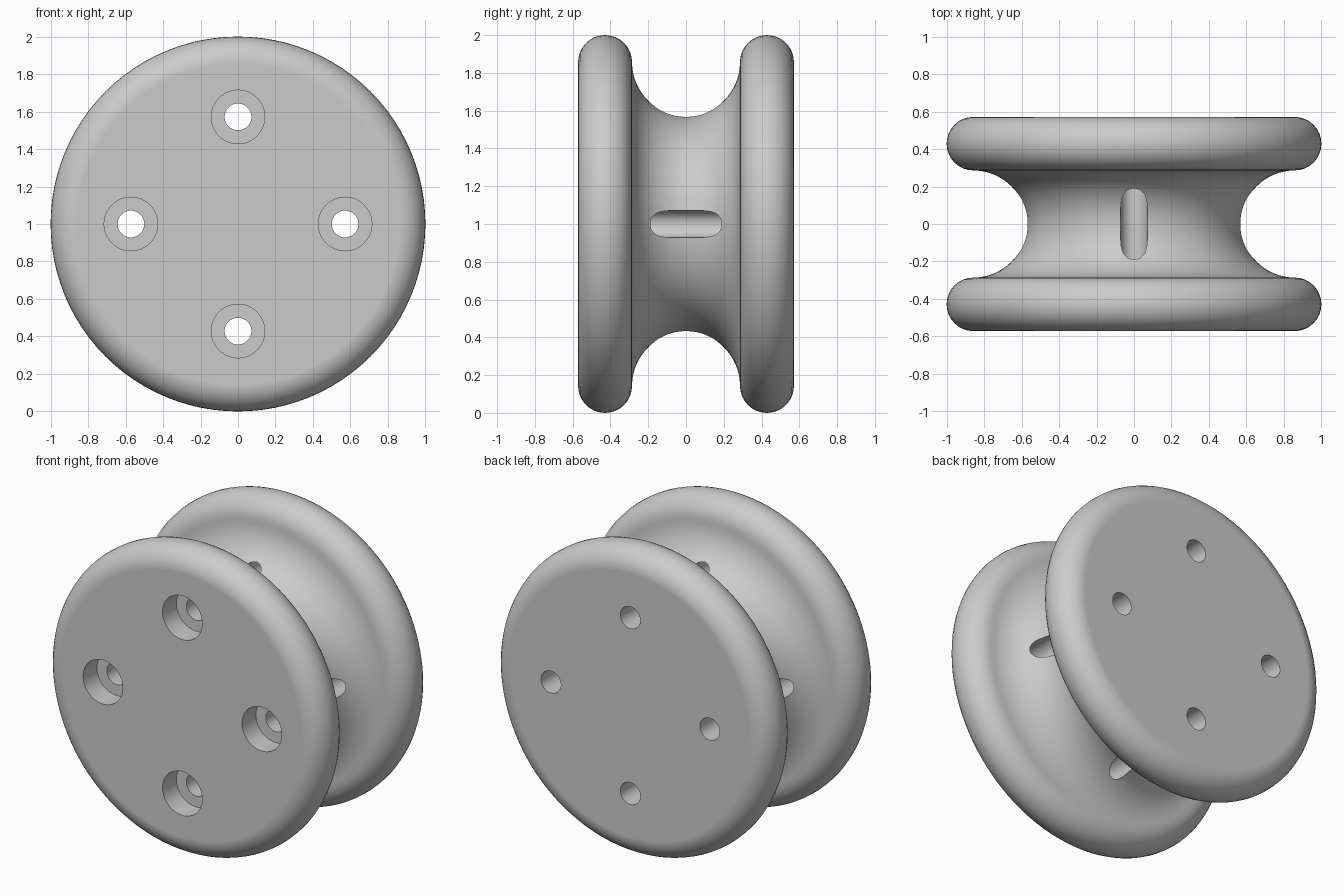
import bpy, bmesh
from math import sin, cos, pi, radians

cube = bpy.data.objects.get("Cube")
if cube:
    bpy.data.objects.remove(cube, do_unlink=True)

U = 1 / 7               # base unit: rim rounding radius
HOLE_CIRCLE = 4 * U     # distance of the bolt holes from the axle

grey = bpy.data.materials.new("plain_grey")
grey.use_nodes = True
colour = (0.6, 0.6, 0.6, 1)
grey.diffuse_color = colour
grey.node_tree.nodes["Principled BSDF"].inputs["Base Color"].default_value = colour


def arc(r, y, radius, start, end, steps):
    """Points (distance from axis, y) along an arc, angles in degrees."""
    angles = [radians(start + (end - start) * i / steps) for i in range(steps + 1)]
    return [(r + radius * cos(a), y + radius * sin(a)) for a in angles]


def lathe(bm, profile, segments, cx=0, cz=0):
    """Turn a profile round a y-parallel axis and cap both ends."""
    rings = []
    for r, y in profile:
        rings.append([bm.verts.new((cx + r * cos(2 * pi * i / segments), y,
                                    cz + r * sin(2 * pi * i / segments)))
                      for i in range(segments)])
    for a, b in zip(rings, rings[1:]):
        for i in range(segments):
            j = (i + 1) % segments
            bm.faces.new((a[i], a[j], b[j], b[i]))
    bm.faces.new(rings[0])
    bm.faces.new(rings[-1])


def finish(bm, name):
    bmesh.ops.recalc_face_normals(bm, faces=bm.faces)
    mesh = bpy.data.meshes.new(name)
    bm.to_mesh(mesh)
    bm.free()
    mesh.materials.append(grey)
    obj = bpy.data.objects.new(name, mesh)
    bpy.context.collection.objects.link(obj)
    obj.location.z = 1
    return obj


# Grooved wheel: rounded front flange, semicircular groove, rounded back flange
front_flange = arc(6 * U, -3 * U, U, -90, 90, 16)
groove = arc(6 * U, 0, 2 * U, 270, 90, 32)
back_flange = arc(6 * U, 3 * U, U, -90, 90, 16)
bm = bmesh.new()
lathe(bm, front_flange + groove[1:-1] + back_flange, 96)
wheel = finish(bm, "grooved_wheel")

# Four bolt holes, counterbored from the front
bolt = [(U, -5 * U), (U, -3 * U), (U / 2, -3 * U), (U / 2, 5 * U)]
bm = bmesh.new()
for k in range(4):
    lathe(bm, bolt, 48, HOLE_CIRCLE * cos(k * pi / 2), HOLE_CIRCLE * sin(k * pi / 2))
cutter = finish(bm, "bolt_hole_cutter")
cutter.hide_render = True

cut = wheel.modifiers.new("bolt_holes", 'BOOLEAN')
cut.operation = 'DIFFERENCE'
cut.solver = 'EXACT'
cut.object = cutter

bpy.ops.object.select_all(action='DESELECT')
wheel.select_set(True)
bpy.context.view_layer.objects.active = wheel
bpy.ops.object.modifier_apply(modifier=cut.name)
bpy.data.objects.remove(cutter, do_unlink=True)

# Smooth rounding with crisp hole edges and flat end faces
bpy.ops.object.shade_smooth_by_angle(angle=radians(30))
weighted = wheel.modifiers.new("even_shading", 'WEIGHTED_NORMAL')
weighted.keep_sharp = True
